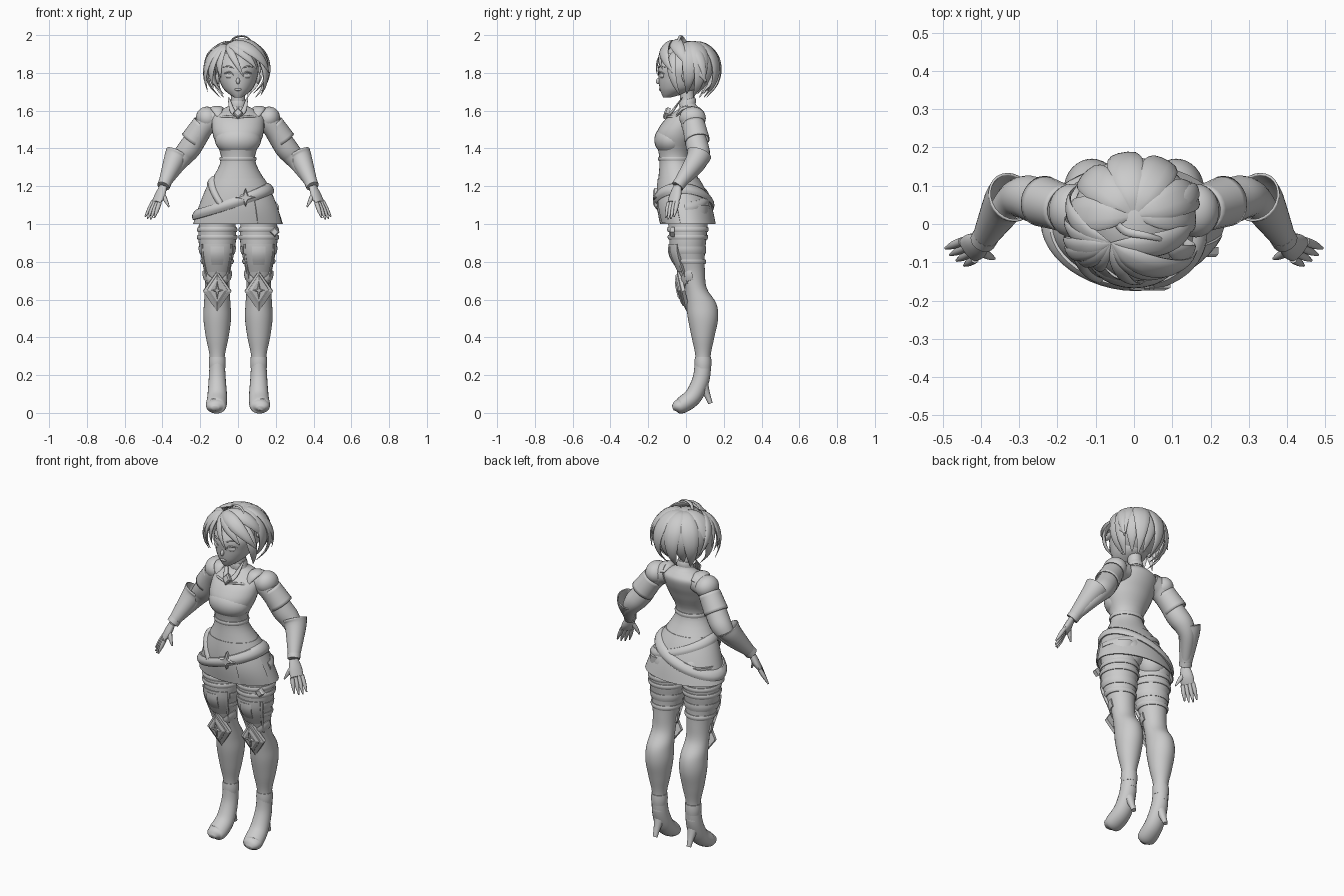
import bpy, bmesh, math
from mathutils import Vector, Matrix, Euler

if "Cube" in bpy.data.objects:
    bpy.data.objects.remove(bpy.data.objects["Cube"])

GREY = (.6, .6, .6, 1)
clay = bpy.data.materials.new("plain_grey")
clay.use_nodes = True
clay.diffuse_color = GREY
clay.node_tree.nodes["Principled BSDF"].inputs["Base Color"].default_value = GREY


def finish(name, bm, mirror=False, solid=False, angle=45):
    bmesh.ops.recalc_face_normals(bm, faces=bm.faces)
    mesh = bpy.data.meshes.new(name)
    bm.to_mesh(mesh)
    bm.free()
    mesh.materials.append(clay)
    mesh.shade_smooth()
    mesh.set_sharp_from_angle(angle=math.radians(angle))
    obj = bpy.data.objects.new(name, mesh)
    bpy.context.scene.collection.objects.link(obj)
    if mirror:
        obj.modifiers.new("Mirror", "MIRROR")
    if solid:
        obj.modifiers.new("Solidify", "SOLIDIFY").thickness = .006
    return obj


def lerp(a, b, t):
    return a + (b - a) * t


def spline(rows, steps=5):
    """Smooth curve through rows of any length."""
    ext = [rows[0], *rows, rows[-1]]
    out = []
    for a, b, c, d in zip(ext, ext[1:], ext[2:], ext[3:]):
        for k in range(steps):
            t = k / steps
            bend = t * (1 - t) / 2
            out.append([lerp(q, r, t) - bend * lerp(p + r - q - q, q + s - r - r, t)
                        for p, q, r, s in zip(a, b, c, d)])
    return out + [list(rows[-1])]


def profile(x, rows):
    """Dense body outline from rows of z, centre y, half width, half depth."""
    return sorted([z, x, y, rx, ry] for z, y, rx, ry in spline(rows))


def skin(bm, rings, caps=True, loop=False):
    vs = [[bm.verts.new(p) for p in ring] for ring in rings]
    n = len(vs[0])
    for a, b in zip(vs, vs[1:] + vs[:1] if loop else vs[1:]):
        for i in range(n):
            j = (i + 1) % n
            bm.faces.new((a[i], a[j], b[j], b[i]))
    if caps and not loop:
        bm.faces.new(vs[0])
        bm.faces.new(vs[-1])


def loft(name, prof, n=32, **kw):
    bm = bmesh.new()
    turn = [math.tau * i / n for i in range(n)]
    skin(bm, [[(x + rx * math.cos(a), y + ry * math.sin(a), z) for a in turn]
              for z, x, y, rx, ry in prof])
    return finish(name, bm, **kw)


def sweep(name, rows, flat=1, flat_end=None, side=(1, 0, 0), around=None, n=16, caps=True, **kw):
    """Tube through rows of x, y, z, half width; flat is thickness over width."""
    rows = spline(rows)
    pts = [Vector(r[:3]) for r in rows]
    last = len(pts) - 1
    rings = []
    for i, p in enumerate(pts):
        along = (pts[min(i + 1, last)] - pts[max(i - 1, 0)]).normalized()
        b = along.cross(p - around) if around else Vector(side)
        b = (b - along * b.dot(along)).normalized() * rows[i][3]
        c = along.cross(b) * lerp(flat, flat_end or flat, i / last)
        rings.append([p + b * math.cos(math.tau * k / n) + c * math.sin(math.tau * k / n)
                      for k in range(n)])
    bm = bmesh.new()
    skin(bm, rings, caps)
    return finish(name, bm, **kw)


def section(prof, z):
    z = min(max(z, prof[0][0]), prof[-1][0])
    for a, b in zip(prof, prof[1:]):
        if z <= b[0]:
            t = (z - a[0]) / max(b[0] - a[0], 1e-6)
            return [lerp(p, q, t) for p, q in zip(a, b)]


def wrap(name, prof, z, height, out=.01, start=0, end=360, rows=4, m=48, **kw):
    """Rounded band or plate hugging a body; z is a number or a rule of the angle."""
    full = end - start == 360
    rings = []
    for i in range(m if full else m + 1):
        a = math.radians(lerp(start, end, i / m))
        mid = z(a) if callable(z) else z
        outer, inner = [], []
        for k in range(rows + 1):
            u = k / rows - .5
            level, cx, cy, rx, ry = section(prof, mid + height * u)
            for column, d in ((outer, out * (1 - 2 * u * u)), (inner, -.004)):
                column.append((cx + (rx + d) * math.cos(a), cy + (ry + d) * math.sin(a),
                               mid + height * u))
        rings.append(outer + inner[::-1])
    bm = bmesh.new()
    skin(bm, rings, loop=full)
    return finish(name, bm, **kw)


def star(wide, tall, waist=None):
    """Diamond outline, or a four-pointed cross when it has a waist."""
    tips = [(wide, 0), (0, tall), (-wide, 0), (0, -tall)]
    if not waist:
        return tips
    notches = [(waist, waist), (-waist, waist), (-waist, -waist), (waist, -waist)]
    return [p for pair in zip(tips, notches) for p in pair]


def plate(name, centre, outline, depth=.016, tilt=0, **kw):
    bm = bmesh.new()
    skin(bm, [[(x * s, y, z * s) for x, z in outline]
              for y, s in ((.01, 1), (-depth / 2, 1), (-depth, .7))])
    bm.transform(Matrix.Translation(centre) @ Matrix.Rotation(math.radians(tilt), 4, "X"))
    return finish(name, bm, angle=20, **kw)


def blob(name, centre, radii, rot=(0, 0, 0), drop=None, **kw):
    bm = bmesh.new()
    bmesh.ops.create_uvsphere(bm, u_segments=28, v_segments=18, radius=1)
    bm.transform(Matrix.LocRotScale(Vector(centre), Euler(rot), Vector(radii)))
    if drop:
        bmesh.ops.delete(bm, geom=[v for v in bm.verts if drop(v.co)], context="VERTS")
    return finish(name, bm, **kw)


# Trunk
trunk = profile(0, [(1, .01, .235, .145), (1.1, -.01, .2, .14), (1.2, -.03, .16, .12),
                    (1.34, -.06, .09, .08), (1.46, -.05, .13, .11), (1.53, -.02, .14, .11),
                    (1.58, .01, .13, .09), (1.61, .02, .08, .06), (1.64, .01, .04, .04),
                    (1.74, 0, .04, .04)])
loft("torso", [row for row in trunk if row[0] > 1.09])
blob("bust", (0, -.078, 1.445), (.122, .09, .085))
blob("buttocks", (.08, .05, 1.06), (.08, .08, .1), mirror=True)
wrap("skirt", trunk, 1.12, .24, .005, rows=8)
wrap("skirt_side_panel", trunk, 1.09, .17, .012, 296, 345, rows=6, m=12)
wrap("waist_belt", trunk, 1.345, .022, .008)
wrap("hip_belt", trunk, lambda a: 1.12 + .07 * math.cos(a), .055, .024)
wrap("crossed_belt", trunk, lambda a: 1.16 - .065 * math.cos(a), .04, .014, end=195)
wrap("belt_strap", trunk, lambda a: 1 - .24 * math.cos(a), .045, .02, 195, 246, m=16)
plate("belt_buckle", (.04, -.16, 1.14), star(.055, .05, .014), depth=.014)

# Collar, pendant and shoulder pieces
wrap("neck_collar", trunk, lambda a: 1.645 + .01 * math.sin(a), .03, .006)
sweep("collar_straps", [(0, -.1, 1.57, .012), (.03, -.07, 1.6, .014), (.05, -.02, 1.67, .004)],
      flat=.5, mirror=True)
sweep("jacket_edges", [(0, -.1, 1.56, .005), (.05, -.09, 1.57, .006), (.1, -.06, 1.56, .006),
                       (.13, -.05, 1.52, .005)], mirror=True)
plate("pendant", (0, -.1, 1.585), star(.026, .032), tilt=-20)
blob("shoulder_guards", (.162, .035, 1.56), (.06, .07, .062), (0, .6, 0), mirror=True)
sweep("shoulder_wings", [(.1, -.05, 1.57, .012), (.11, -.02, 1.605, .03), (.11, .03, 1.61, .035),
                         (.1, .08, 1.59, .012)], flat=.4, mirror=True)

# Arms
across = (0, 1, 0)
wrist = (.395, -.045, 1.2)
sweep("arms", [(.09, .03, 1.57, .055), (.15, .03, 1.55, .06), (.2, .04, 1.49, .055),
               (.25, .06, 1.41, .06), (.29, .07, 1.36, .055), (.33, .05, 1.3, .04),
               (*wrist, .025)], side=across, n=20, mirror=True)
sweep("sleeves", [(.18, .04, 1.53, .06), (.24, .06, 1.44, .067)],
      side=across, n=24, caps=False, mirror=True, solid=True)
sweep("gauntlets", [(.32, .07, 1.37, .067), (.34, .05, 1.33, .056), (*wrist, .03)],
      side=across, n=24, caps=False, mirror=True, solid=True)
sweep("wrist_bands", [(.386, -.03, 1.22, .035), (*wrist, .034)], side=across, mirror=True)
spread = Vector((.55, .75, .1))
knuckles = Vector((.432, -.068, 1.115))
sweep("palms", [(*wrist, .024), (.414, -.057, 1.15, .037), (*knuckles, .036)],
      flat=.7, flat_end=.4, side=spread, mirror=True)
for i, finger in enumerate(("index", "middle", "ring", "little")):
    k = i - 1.5
    root = knuckles + spread * k * .02
    reach = Vector((.04 + k * .006, -.02, -.09)) * (1 - .05 * k * k)
    sweep(finger + "_fingers", [(*(root + reach * t), .012 * (1 - t ** 3 * .7))
                                for t in (0, .5, 1)], n=8, mirror=True)
sweep("thumbs", [(.405, -.06, 1.17, .014), (.385, -.08, 1.13, .012), (.365, -.09, 1.09, .004)],
      n=8, mirror=True)

# Legs
leg = profile(.11, [(1.1, .01, .09, .11), (.94, .01, .1, .1), (.85, .01, .09, .09),
                    (.75, .03, .07, .07), (.66, .05, .065, .06), (.58, .08, .07, .08),
                    (.5, .09, .073, .08), (.4, .09, .06, .06), (.3, .09, .04, .04),
                    (.2, .09, .04, .04)])
loft("legs", leg, mirror=True)
for label, z in (("upper", .97), ("middle", .93), ("lower", .8)):
    wrap(label + "_thigh_bands", leg, z, .026, .008, mirror=True)
wrap("thigh_back_bands", leg, .86, .04, .006, -30, 210, mirror=True)
wrap("thigh_plates", leg, .82, .15, .01, 222, 318, rows=5, m=14, mirror=True)
wrap("thigh_plate_panels", leg, .83, .1, .016, 250, 290, m=8, mirror=True)
for label, a in (("outer", 318), ("inner", 218)):
    wrap(label + "_thigh_rails", leg, .79, .21, .014, a, a + 8, rows=6, m=2, mirror=True)
plate("garter_clasp", (.195, -.07, .958), star(.026, .026))
wrap("knee_wings", leg, lambda a: .66 + .07 * abs(math.cos(a)), .05, .01, 180, m=24, mirror=True)
plate("knee_guard_rims", (.11, -.014, .645), star(.075, .11), tilt=13, mirror=True)
plate("knee_guards", (.11, -.028, .65), star(.055, .085), tilt=13, mirror=True)
plate("knee_crosses", (.11, -.042, .65), star(.03, .048, .008), depth=.01, tilt=13, mirror=True)
wrap("ankle_cuffs", leg, .265, .06, .006, mirror=True)

# Heeled boots
sweep("boot_feet", [(.11, .09, .27, .04), (.11, .08, .18, .045), (.11, .04, .09, .052),
                    (.115, -.02, .042, .055), (.12, -.05, .033, .046), (.12, -.07, .025, .02)],
      flat=1.1, flat_end=.6, n=20, mirror=True)
sweep("boot_heels", [(.11, .085, .16, .036), (.11, .11, .1, .02), (.11, .13, .05, .013)],
      flat=.9, mirror=True)

# Head and face
loft("head", profile(0, [(1.67, -.1, .02, .02), (1.69, -.07, .05, .06), (1.72, -.04, .08, .1),
                         (1.77, -.03, .1, .115), (1.84, -.02, .107, .125), (1.94, 0, .06, .08)]))
blob("eyes", (.045, -.128, 1.785), (.025, .01, .014), (0, 0, .3), mirror=True)
sweep("upper_eyelids", [(.02, -.142, 1.785, .002), (.045, -.14, 1.805, .004),
                        (.075, -.115, 1.795, .002)], side=across, n=8, mirror=True)
sweep("eyebrows", [(.02, -.146, 1.825, .002), (.05, -.136, 1.835, .004),
                   (.08, -.11, 1.83, .001)], side=across, n=8, mirror=True)
blob("nose", (0, -.146, 1.757), (.01, .013, .017), (-.3, 0, 0))
blob("lips", (0, -.136, 1.712), (.02, .008, .007))
blob("ears", (.106, 0, 1.775), (.012, .022, .034), (.3, 0, .2), mirror=True)

# Hair: cap, fan of back locks, swept fringe and loose tips
crown = Vector((0, .01, 1.84))
blob("hair_cap", crown, (.125, .138, .126), drop=lambda v: v.y < -.03 and v.z < 1.89)


def lock(name, root, tip, width, flat=.4):
    """Tapered lock that follows the skull from root to tip."""
    a, b = Vector(root) - crown, Vector(tip) - crown
    rows = []
    for i in range(7):
        t = i / 6
        p = crown + a.normalized().slerp(b.normalized(), t) * lerp(a.length, b.length, t)
        rows.append((*p, width * (math.sin(math.pi * t ** .8) + .06)))
    sweep(name, rows, flat=flat, around=crown, n=10)


for i in range(10):
    a = math.radians(lerp(-8, 188, i / 9))
    r = .08 + .015 * (i % 2)
    lock(f"back_lock_{i}", (0, .02, 1.96),
         (r * math.cos(a), .015 + r * math.sin(a), 1.69 - .02 * (i % 2)), .045, .3)

part = (-.06, -.05, 1.95)
tips = [((.165, -.07, 1.8), .036), ((.15, .02, 1.82), .034), ((.1, -.125, 1.82), .028),
        ((.03, -.15, 1.78), .018), ((-.09, -.11, 1.77), .024), ((-.13, -.07, 1.72), .028),
        ((-.18, -.03, 1.76), .026), ((-.16, -.04, 1.7), .022), ((-.15, .1, 1.76), .024),
        ((-.18, .02, 1.79), .022)]
for i, (tip, width) in enumerate(tips):
    lock(f"swept_lock_{i}", part, tip, width)
lock("left_face_lock", (.08, -.06, 1.92), (.12, -.03, 1.68), .026)
lock("left_back_tip", (.06, .02, 1.95), (.15, .1, 1.74), .026)
sweep("top_curl", [(-.045, 0, 1.95, .012), (-.02, -.02, 1.985, .011), (.03, -.03, 1.994, .009),
                   (.07, -.04, 1.97, .006), (.085, -.045, 1.93, .002)],
      flat=.5, side=across, n=8)
for i in range(3):
    a = i * math.tau / 3
    blob(f"hair_ornament_{i}", (.13, .04 + .025 * math.sin(a), 1.86 + .025 * math.cos(a)),
         (.018, .02, .028), (-a, 0, 0))
lock("hair_ribbon", (.14, .04, 1.85), (.15, .11, 1.75), .02)
